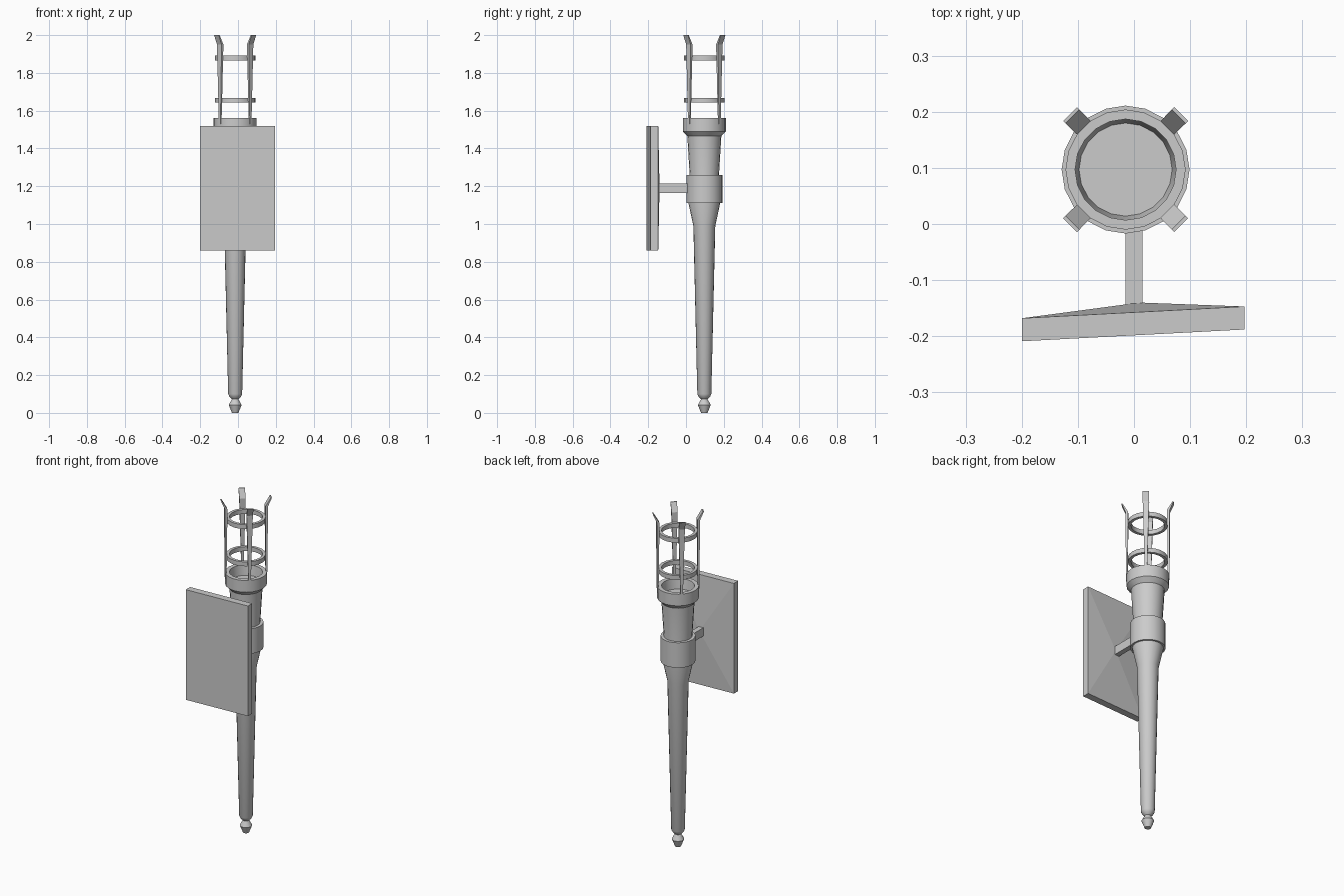
import bpy, bmesh, math
from mathutils import Vector, Matrix

if "Cube" in bpy.data.objects:
    bpy.data.objects.remove(bpy.data.objects["Cube"])

CX, CY, SEG = -0.015, 0.097, 20


def make(name, bm, smooth=False):
    bmesh.ops.remove_doubles(bm, verts=bm.verts, dist=1e-5)
    bmesh.ops.recalc_face_normals(bm, faces=bm.faces)
    me = bpy.data.meshes.new(name)
    bm.to_mesh(me)
    bm.free()
    ob = bpy.data.objects.new(name, me)
    bpy.context.collection.objects.link(ob)
    if smooth:
        bpy.ops.object.select_all(action='DESELECT')
        ob.select_set(True)
        bpy.context.view_layer.objects.active = ob
        bpy.ops.object.shade_smooth_by_angle(angle=math.radians(25))
    return ob


def lathe(name, profile, closed=False):
    """Revolve (radius, z) points around the torch axis."""
    bm = bmesh.new()
    vs = [bm.verts.new((CX, CY + r, z)) for r, z in profile]
    pairs = list(zip(vs, vs[1:])) + ([(vs[-1], vs[0])] if closed else [])
    es = [bm.edges.new(p) for p in pairs]
    bmesh.ops.spin(bm, geom=vs + es, cent=(CX, CY, 0), axis=(0, 0, 1),
                   angle=math.tau, steps=SEG, use_merge=False)
    return make(name, bm, True)


def loft(name, loops):
    """Skin equal-sized vertex loops and cap both ends."""
    bm = bmesh.new()
    rows = [[bm.verts.new(p) for p in loop] for loop in loops]
    n = len(rows[0])
    for a, b in zip(rows, rows[1:]):
        for i in range(n):
            j = (i + 1) % n
            bm.faces.new((a[i], a[j], b[j], b[i]))
    bm.faces.new(rows[0])
    bm.faces.new(rows[-1])
    return make(name, bm)


# Torch handle with pointed finial and hollow cup
lathe("torch_body", [
    (0, 0), (0.017, 0), (0.034, 0.042), (0.017, 0.073), (0.03, 0.085),
    (0.037, 0.1), (0.058, 0.99), (0.085, 1.115), (0.077, 1.25),
    (0.09, 1.465), (0.114, 1.49), (0.114, 1.56), (0.09, 1.56),
    (0.083, 1.5), (0, 1.5)])

# Mounting collar around the handle
lathe("collar", [(0.07, 1.11), (0.095, 1.11), (0.095, 1.26), (0.07, 1.26)], True)

# Cage hoops
for i, z in enumerate((1.655, 1.878)):
    lathe(f"cage_hoop_{i + 1}", [(0.09, z - 0.013), (0.107, z - 0.013),
                                 (0.107, z + 0.013), (0.09, z + 0.013)], True)

# Four tapered prongs with flared tips: (z, inner radius, outer radius, width)
sections = [(1.53, 0.108, 0.116, 0.012), (1.95, 0.105, 0.119, 0.034),
            (2.0, 0.134, 0.14, 0.035)]
for k in range(4):
    rot = Matrix.Translation((CX, CY, 0)) @ Matrix.Rotation(math.radians(45 + 90 * k), 4, 'Z')
    loft(f"prong_{k + 1}", [
        [rot @ Vector(p) for p in ((a, -w / 2, z), (b, -w / 2, z), (b, w / 2, z), (a, w / 2, z))]
        for z, a, b, w in sections])

# Arm joining the wall plate to the collar
x0, x1, z0, z1 = -0.015, 0.015, 1.165, 1.215
loft("arm", [[(x0, y, z0), (x1, y, z0), (x1, y, z1), (x0, y, z1)] for y in (-0.16, 0.015)])

# Slightly turned wall plate, its back raised to a shallow pyramid
bm = bmesh.new()
front = [bm.verts.new(p) for p in ((-0.2, -0.209, 0.86), (0.197, -0.188, 0.86),
                                   (0.197, -0.188, 1.52), (-0.2, -0.209, 1.52))]
back = [bm.verts.new(v.co + Vector((0, 0.041, 0))) for v in front]
apex = bm.verts.new((0.01, -0.14, 1.19))
bm.faces.new(front)
for i in range(4):
    j = (i + 1) % 4
    bm.faces.new((front[i], front[j], back[j], back[i]))
    bm.faces.new((back[i], back[j], apex))
make("wall_plate", bm)
